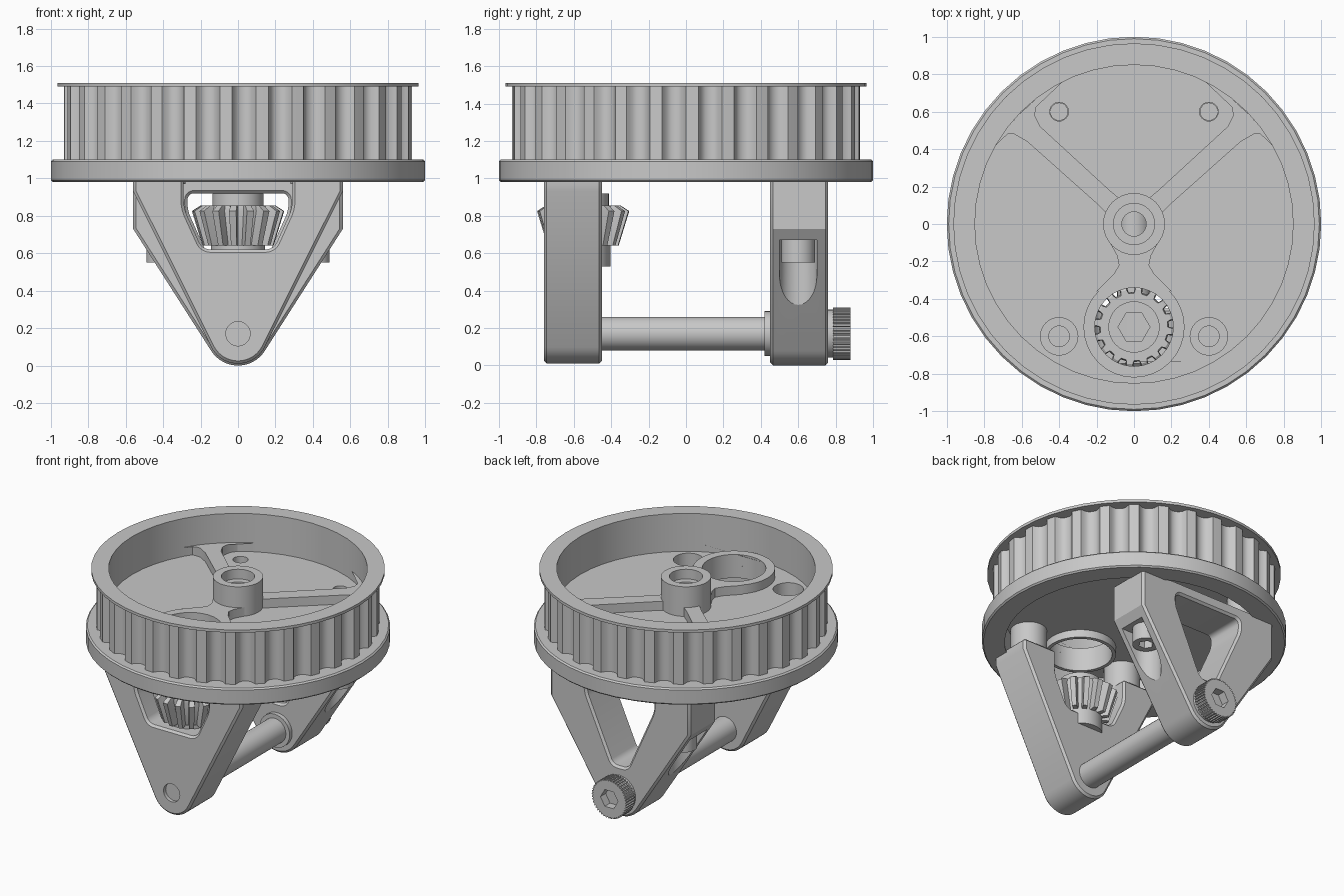
import bpy, bmesh
from math import sin, cos, pi, atan2, acos, hypot, radians

if "Cube" in bpy.data.objects:
    bpy.data.objects.remove(bpy.data.objects["Cube"])

grey = bpy.data.materials.new("machined_grey")
grey.use_nodes = True
COLOUR = (0.58, 0.58, 0.58, 1)
grey.diffuse_color = COLOUR
grey.node_tree.nodes["Principled BSDF"].inputs["Base Color"].default_value = COLOUR
parts = []


def finish(name, bm):
    bmesh.ops.recalc_face_normals(bm, faces=bm.faces)
    mesh = bpy.data.meshes.new(name)
    bm.to_mesh(mesh)
    bm.free()
    mesh.materials.append(grey)
    obj = bpy.data.objects.new(name, mesh)
    bpy.context.collection.objects.link(obj)
    parts.append(obj)
    return obj


def loft(name, rings, closed=False, rounding=0):
    """Skin equal-length rings; cap the ends, or join last to first."""
    bm = bmesh.new()
    rows = [[bm.verts.new(p) for p in ring] for ring in rings]
    n = len(rows[0])
    pairs = list(zip(rows, rows[1:])) + ([(rows[-1], rows[0])] if closed else [])
    rails = []
    for a, b in pairs:
        for i in range(n):
            j = (i + 1) % n
            bm.faces.new((a[i], a[j], b[j], b[i]))
        rails += [bm.edges.get((a[i], b[i])) for i in range(n)]
    if not closed:
        bm.faces.new(rows[0])
        bm.faces.new(rows[-1])
    if rounding:
        bmesh.ops.bevel(bm, geom=rails, offset=rounding, segments=5,
                        affect='EDGES', profile=0.5)
    return finish(name, bm)


def prism(name, outline, lo, hi, axis='z', rounding=0):
    def put(u, v, w):
        return (u, v, w) if axis == 'z' else (u, w, v)
    return loft(name, [[put(u, v, w) for u, v in outline] for w in (lo, hi)],
                rounding=rounding)


def circle(r, centre=(0, 0), n=32):
    return [(centre[0] + r * cos(2 * pi * i / n), centre[1] + r * sin(2 * pi * i / n))
            for i in range(n)]


def rod(name, r, centre, lo, hi, axis='z', n=32):
    return prism(name, circle(r, centre, n), lo, hi, axis)


def lathe(name, profile, centre=(0, 0), n=32):
    """Closed (radius, z) loop turned about a vertical axis."""
    rings = [[(centre[0] + r * cos(2 * pi * i / n), centre[1] + r * sin(2 * pi * i / n), z)
              for r, z in profile] for i in range(n)]
    return loft(name, rings, closed=True)


def tube(name, inner, outer, lo, hi, centre=(0, 0), n=32):
    return lathe(name, [(inner, lo), (outer, lo), (outer, hi), (inner, hi)], centre, n)


def toothed(count, root, tip, shape):
    """Outline from tooth points given as (fraction of pitch, height 0..1)."""
    pts = []
    for k in range(count):
        for f, h in shape:
            a, r = 2 * pi * (k + f) / count, root + (tip - root) * h
            pts.append((r * cos(a), r * sin(a)))
    return pts


def bake(obj):
    bpy.context.view_layer.update()
    graph = bpy.context.evaluated_depsgraph_get()
    mesh = bpy.data.meshes.new_from_object(obj.evaluated_get(graph))
    obj.modifiers.clear()
    obj.data = mesh


def cut(obj, *cutters):
    for c in cutters:
        c.hide_render = True
        mod = obj.modifiers.new("cut", 'BOOLEAN')
        mod.operation, mod.solver, mod.object = 'DIFFERENCE', 'EXACT', c
    bake(obj)
    for c in cutters:
        parts.remove(c)
        bpy.data.objects.remove(c)


def chamfer(obj, width):
    mod = obj.modifiers.new("chamfer", 'BEVEL')
    mod.width, mod.segments = width, 1
    mod.limit_method, mod.angle_limit = 'ANGLE', radians(60)
    bake(obj)


def mirrored(points):
    return points + [(-x, y) for x, y in reversed(points)]


SIDES = (("left", 1), ("right", -1))
GEAR = (0, -0.55)
WEB_LOW, WEB_TOP, RIB_TOP = 1.185, 1.235, 1.3

# Pulley rim: toothed belt face and flanges
groove = [(0, 1), (0.17, 1), (0.34, 1), (0.38, 0.75), (0.45, 0.3), (0.56, 0.04),
          (0.67, 0), (0.78, 0.04), (0.89, 0.3), (0.96, 0.75)]
belt = prism("belt_teeth", toothed(30, 0.88, 0.93, groove), 1.09, 1.495)
cut(belt, rod("belt_bore", 0.85, (0, 0), 1, 1.6, n=48))
lathe("bottom_flange", [(0.85, 0.98), (0.99, 0.98), (1, 0.99), (1, 1.09),
                        (0.99, 1.1), (0.85, 1.1)], n=48)
tube("top_flange", 0.85, 0.965, 1.49, 1.51, n=48)

# Web floor with its bores
floor = rod("web_floor", 0.855, (0, 0), WEB_LOW, WEB_TOP, n=48)
bores = [rod("gear_bore", 0.21, GEAR, 1, 1.4), rod("axle_bore", 0.065, (0, 0), 1, 1.4)]
for side, s in SIDES:
    bores.append(rod("front_bore", 0.1, (0.4 * s, -0.6), 1, 1.4))
    bores.append(rod("back_bore", 0.05, (0.4 * s, 0.6), 1, 1.4))
cut(floor, *bores)

# Raised hub, gear ring, neck, front land and flared ribs
lathe("hub", [(0.065, WEB_LOW), (0.165, WEB_LOW), (0.165, 1.45), (0.11, 1.45),
              (0.11, 1.38), (0.065, 1.38)])
tube("gear_ring", 0.21, 0.27, WEB_TOP - 0.01, RIB_TOP, GEAR)
tube("gear_ring_underside", 0.21, 0.235, 1.13, WEB_LOW + 0.01, GEAR)
prism("neck", mirrored([(0.14, -0.08), (0.09, -0.17), (0.08, -0.22), (0.11, -0.27),
                        (0.2, -0.36), (0.05, -0.325)]), WEB_TOP - 0.01, RIB_TOP)
land = prism("front_land", mirrored([(0.268, -0.55), (0.273, -0.63), (0.3, -0.69),
                                     (0.35, -0.725), (0.4, -0.735), (0.46, -0.72),
                                     (0.5, -0.69), (0.3, -0.8), (0.1, -0.847)]),
             WEB_TOP - 0.01, RIB_TOP - 0.001)
cut(land, rod("gear_bore", 0.212, GEAR, 1, 1.4))
rib = [(0.07, 0.13), (0.13, 0.18), (0.5, 0.52), (0.53, 0.58), (0.52, 0.65), (0.47, 0.72),
       (0.38, 0.76), (0.5, 0.69), (0.62, 0.58), (0.72, 0.46), (0.76, 0.4), (0.75, 0.45),
       (0.7, 0.48), (0.64, 0.48), (0.57, 0.44), (0.2, 0.11), (0.14, 0.05)]
for side, s in SIDES:
    prism(side + "_rib", [(s * x, y) for x, y in rib], WEB_TOP - 0.01, RIB_TOP)
    # Bolt bosses under the web
    lathe(side + "_front_boss", [(0.055, 0.97), (0.12, 0.97), (0.12, WEB_LOW + 0.01),
                                 (0.1, WEB_LOW + 0.01), (0.1, 1.06), (0.055, 1.06)],
          (0.4 * s, -0.6))
    tube(side + "_back_boss", 0.05, 0.08, 0.98, WEB_LOW + 0.01, (0.4 * s, 0.6))


# Tapered brackets
def bracket_outline(half, top, shoulder, r, zc):
    dx, dz = half, shoulder - zc
    start = atan2(dz, dx) - acos(r / hypot(dx, dz))
    sweep = pi + 2 * start
    arc = [(r * cos(start - sweep * i / 20), zc + r * sin(start - sweep * i / 20))
           for i in range(21)]
    return [(half, top), (half, shoulder)] + arc + [(-half, shoulder), (-half, top)]


AXLE = (0, 0.17)
front = prism("front_bracket", bracket_outline(0.56, 1.01, 0.93, 0.16, 0.17),
              -0.76, -0.45, 'y')
cut(front, prism("front_window", mirrored([(0.29, 1.2), (0.29, 0.84), (0.19, 0.62)]),
                 -0.9, -0.3, 'y', 0.04))
chamfer(front, 0.015)
cut(front, rod("shaft_recess", 0.065, AXLE, -0.9, -0.735, 'y'),
    *[rod("bolt_hole", 0.055, (0.4 * s, -0.6), 0.8, 1.2) for side, s in SIDES])

back = prism("back_bracket", bracket_outline(0.56, 1.0, 0.73, 0.17, 0.17),
             0.45, 0.76, 'y')
cut(back, prism("back_window", mirrored([(0.27, 0.92), (0.27, 0.83), (0.06, 0.36)]),
                0.3, 0.9, 'y', 0.035))
chamfer(back, 0.015)
# Screw slots, open through the tapered sides
slot = [(0.4 + 0.1 * cos(pi / 2 + pi * i / 16), 0.6 + 0.1 * sin(pi / 2 + pi * i / 16))
        for i in range(17)] + [(0.8, 0.5), (0.8, 0.7)]
cut(back, *[prism("screw_slot", [(s * x, y) for x, y in slot], 0.1, 0.67)
            for side, s in SIDES])

# Mounting screws in the back bracket
for side, s in SIDES:
    spot = (0.4 * s, 0.6)
    head = rod(side + "_screw_head", 0.09, spot, 0.55, 0.675)
    cut(head, rod("socket", 0.05, spot, 0.5, 0.61, n=6))
    rod(side + "_screw_shank", 0.048, spot, 0.66, 1.18)

# Cross shaft, collar and knurled knob
rod("cross_shaft", 0.09, AXLE, -0.46, 0.46, 'y')
rod("shaft_collar", 0.12, AXLE, 0.42, 0.46, 'y')
rod("knob_neck", 0.128, AXLE, 0.75, 0.8, 'y')
knurl = toothed(44, 0.131, 0.14, [(0, 1), (0.45, 1), (0.55, 0), (0.9, 0)])
knob = prism("knob", [(x, z + AXLE[1]) for x, z in knurl], 0.785, 0.88, 'y')
cut(knob, rod("socket", 0.07, AXLE, 0.82, 1, 'y', 6))

# Bevel gear with hubs and hexagonal bore
tooth = [(0, 0), (0.4, 0), (0.5, 1), (0.9, 1)]
levels = [(0.135, 0.19, 0.64), (0.187, 0.247, 0.825), (0.18, 0.2, 0.855)]
gear = loft("bevel_gear", [[(x, y + GEAR[1], z) for x, y in toothed(16, root, tip, tooth)]
                           for root, tip, z in levels])
hubs = [rod("gear_upper_hub", 0.137, GEAR, 0.85, 0.92),
        rod("gear_lower_hub", 0.145, GEAR, 0.53, 0.645)]
for obj in [gear] + hubs:
    cut(obj, rod("hex_bore", 0.085, GEAR, 0.4, 1.0, n=6))

# Smooth curved faces, keep edges sharp
bpy.ops.object.select_all(action='DESELECT')
for obj in parts:
    obj.select_set(True)
bpy.context.view_layer.objects.active = parts[0]
bpy.ops.object.shade_smooth_by_angle(angle=radians(30))
